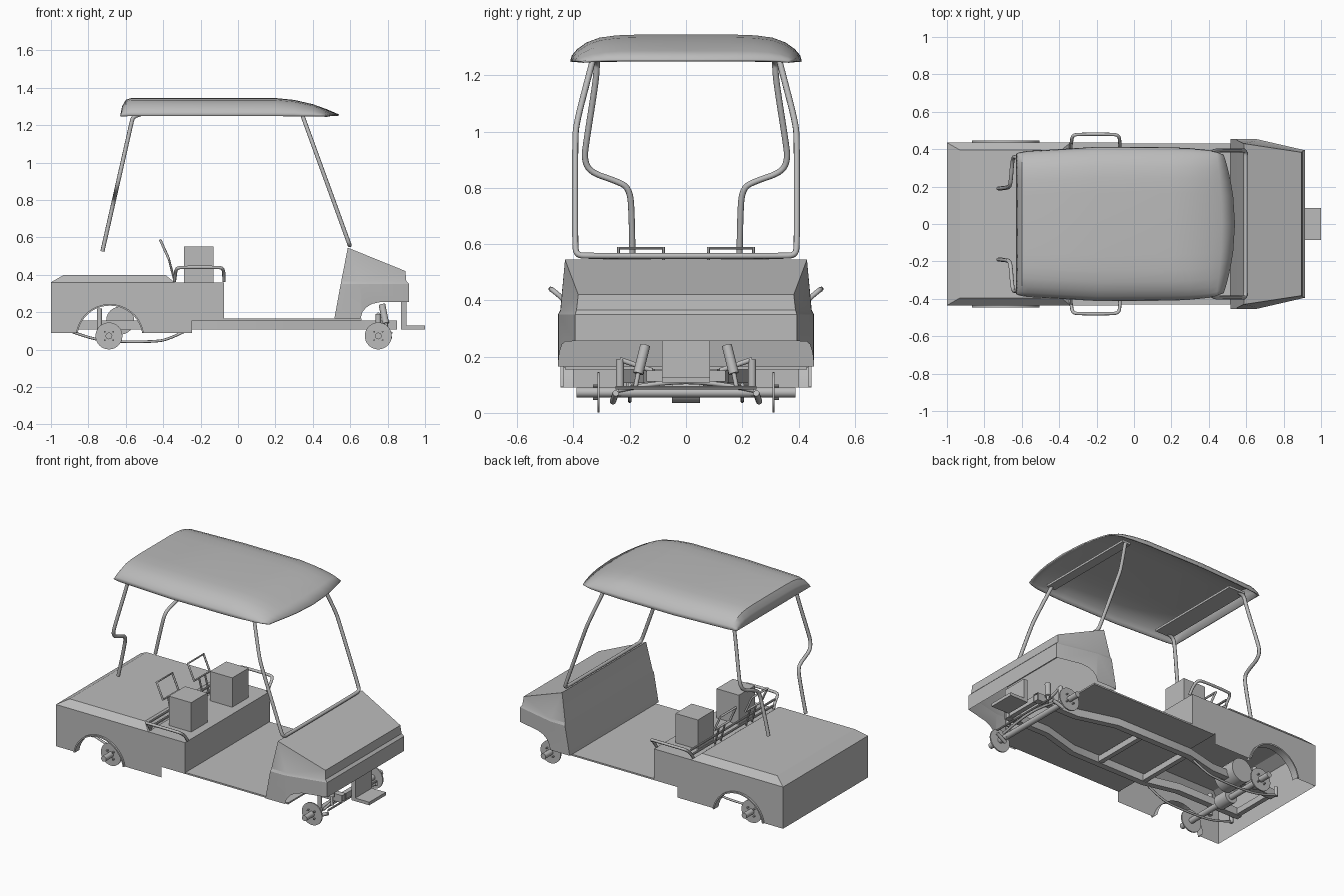
import bpy, bmesh, math
from mathutils import Vector

cube = bpy.data.objects.get("Cube")
if cube:
    bpy.data.objects.remove(cube)

GREY = (0.5, 0.5, 0.5, 1)
mat = bpy.data.materials.new("plain grey")
mat.use_nodes = True
mat.diffuse_color = GREY
mat.node_tree.nodes["Principled BSDF"].inputs["Base Color"].default_value = GREY


def add(name, me, angle=35):
    me.materials.clear()
    me.materials.append(mat)
    for p in me.polygons:
        p.use_smooth = True
    me.set_sharp_from_angle(angle=math.radians(angle))
    ob = bpy.data.objects.new(name, me)
    bpy.context.collection.objects.link(ob)
    return ob


def panels(name, polys, angle=20, merge=True):
    """Mesh from a list of polygons, each a list of points."""
    bm = bmesh.new()
    for poly in polys:
        bm.faces.new([bm.verts.new(p) for p in poly])
    if merge:
        bmesh.ops.remove_doubles(bm, verts=bm.verts, dist=0.0005)
    bmesh.ops.recalc_face_normals(bm, faces=bm.faces)
    me = bpy.data.meshes.new(name)
    bm.to_mesh(me)
    bm.free()
    return add(name, me, angle)


def box(name, lo, hi):
    bm = bmesh.new()
    bmesh.ops.create_cube(bm, size=1)
    for v in bm.verts:
        v.co = [(a + b) / 2 + c * (b - a) for a, b, c in zip(lo, hi, v.co)]
    me = bpy.data.meshes.new(name)
    bm.to_mesh(me)
    bm.free()
    return add(name, me)


def rod(name, a, b, r, sides=16):
    a, b = Vector(a), Vector(b)
    bm = bmesh.new()
    bmesh.ops.create_cone(bm, cap_ends=True, segments=sides, radius1=r, radius2=r,
                          depth=(b - a).length)
    turn = (b - a).to_track_quat('Z', 'Y').to_matrix()
    for v in bm.verts:
        v.co = turn @ v.co + (a + b) / 2
    me = bpy.data.meshes.new(name)
    bm.to_mesh(me)
    bm.free()
    return add(name, me)


def tube(name, pts, r, closed=False, smooth=True):
    cu = bpy.data.curves.new(name, 'CURVE')
    cu.dimensions = '3D'
    cu.bevel_depth, cu.bevel_resolution, cu.use_fill_caps = r, 2, True
    sp = cu.splines.new('NURBS' if smooth else 'POLY')
    sp.points.add(len(pts) - 1)
    for p, q in zip(sp.points, pts):
        p.co = (*q, 1)
    sp.use_cyclic_u = closed
    if smooth:
        sp.order_u, sp.use_endpoint_u, sp.resolution_u = 3, True, 5
    tmp = bpy.data.objects.new(name, cu)
    bpy.context.collection.objects.link(tmp)
    deps = bpy.context.evaluated_depsgraph_get()
    me = bpy.data.meshes.new_from_object(tmp.evaluated_get(deps))
    bpy.data.objects.remove(tmp)
    return add(name, me, 50)


def flip(pts):
    return [(x, -y, z) for x, y, z in pts]


# Rear body: open shell with wheel arches, chamfered deck and seat pan
W, D = 0.435, 0.395
AX, AZ, AR = -0.685, 0.06, 0.175
a0 = math.asin((0.09 - AZ) / AR)
arch = [(AX - AR * math.cos(t), AZ + AR * math.sin(t))
        for t in [a0 + (math.pi - 2 * a0) * i / 20 for i in range(21)]]
outline = [(-1, 0.36), (-1, 0.09)] + arch + [(-0.245, 0.09), (-0.245, 0.16),
                                             (-0.075, 0.16), (-0.075, 0.36), (-0.34, 0.36)]
body = []
for s in (1, -1):
    body.append([(x, s * W, z) for x, z in outline])
    body.append([(-1, s * W, 0.36), (-0.34, s * W, 0.36), (-0.39, s * D, 0.4), (-0.93, s * D, 0.4)])


def cross(x1, y1, z1, x2, y2, z2):
    return [(x1, -y1, z1), (x1, y1, z1), (x2, y2, z2), (x2, -y2, z2)]


body += [cross(-1, W, 0.09, -1, W, 0.36), cross(-1, W, 0.36, -0.93, D, 0.4),
         cross(-0.93, D, 0.4, -0.39, D, 0.4), cross(-0.39, D, 0.4, -0.34, W, 0.36),
         cross(-0.34, W, 0.36, -0.075, W, 0.36), cross(-0.075, W, 0.36, -0.075, W, 0.16)]
panels("rear_body", body)

# Arch lips
for s in (1, -1):
    lip = []
    rings = [[(AX + (x - AX) * k, s * y, AZ + (z - AZ) * k) for x, z in arch]
             for k, y in ((1.05, W), (1.05, 0.447), (1, 0.447), (1, 0.4))]
    for r1, r2 in zip(rings, rings[1:]):
        lip += [[r1[i], r1[i + 1], r2[i + 1], r2[i]] for i in range(len(arch) - 1)]
    panels("rear_arch_lip", lip, 40)

# Front cowl: two-tier shell, open below
def side_y(x, wide):
    return wide if x < 0.65 else wide - (x - 0.65) * 0.06 / 0.26


fold = [(0.655, 0.165), (0.665, 0.2), (0.685, 0.225), (0.715, 0.244), (0.76, 0.254), (0.915, 0.255)]
cowl = []
for s in (1, -1):
    def P(x, z, w=0.455):
        return (x, s * side_y(x, w), z)
    top_r, top_f = (0.587, s * 0.43, 0.545), (0.895, s * 0.383, 0.42)
    cowl += [[P(0.515, 0.165), P(0.655, 0.165), P(0.655, 0.35), P(0.549, 0.35)],
             [P(0.655, 0.35)] + [P(x, z) for x, z in fold] + [P(0.915, 0.35)],
             [P(0.549, 0.35), P(0.655, 0.35), P(0.655, 0.365, 0.447), P(0.552, 0.365, 0.447)],
             [P(0.655, 0.35), P(0.915, 0.35), P(0.9, 0.365, 0.447), P(0.655, 0.365, 0.447)],
             [P(0.552, 0.365, 0.447), P(0.655, 0.365, 0.447), top_r],
             [P(0.655, 0.365, 0.447), P(0.9, 0.365, 0.447), top_f],
             [P(0.655, 0.365, 0.447), top_f, top_r]]
yf, yu = side_y(0.915, 0.455), side_y(0.9, 0.447)
cowl += [cross(0.587, 0.43, 0.545, 0.895, 0.383, 0.42), cross(0.895, 0.383, 0.42, 0.9, yu, 0.365),
         cross(0.9, yu, 0.365, 0.915, yf, 0.35), cross(0.915, yf, 0.35, 0.915, yf, 0.255),
         cross(0.515, 0.455, 0.165, 0.549, 0.455, 0.35), cross(0.549, 0.455, 0.35, 0.552, 0.447, 0.365),
         cross(0.552, 0.447, 0.365, 0.587, 0.43, 0.545)]
panels("front_cowl", cowl)

# Floor, chassis rails and cross members
box("floor", (-0.245, -0.43, 0.155), (0.66, 0.43, 0.165))
for s in (1, -1):
    rail = [(0.85, 0.13), (0.55, 0.13), (0.3, 0.2), (-0.245, 0.2), (-0.45, 0.15), (-0.92, 0.15)]
    quads = []
    for (x1, y1), (x2, y2) in zip(rail, rail[1:]):
        c = [[(x, s * (y + d), z) for d, z in ((-.02, .107), (.02, .107), (.02, .155), (-.02, .155))]
             for x, y in ((x1, y1), (x2, y2))]
        quads += [[c[0][i], c[0][(i + 1) % 4], c[1][(i + 1) % 4], c[1][i]] for i in range(4)]
    panels("chassis_rail", quads)
for x, w in ((0.83, 0.14), (0.1, 0.2), (-0.235, 0.2), (-0.9, 0.15)):
    box("cross_member", (x - 0.015, -w, 0.112), (x + 0.015, w, 0.15))

# Front bumper step
box("bumper_hanger", (0.872, -0.085, 0.11), (0.9, 0.085, 0.255))
box("bumper_step", (0.872, -0.085, 0.108), (1.0, 0.085, 0.128))

# Roof shell: domed grid with a long slope to the front
profile = [(-0.63, 1.25, .375), (-0.62, 1.30, .38), (-0.6, 1.335, .385), (-0.57, 1.345, .39),
           (-0.2, 1.345, .412), (0.2, 1.345, .41), (0.3, 1.335, .405), (0.4, 1.312, .395),
           (0.47, 1.287, .385), (0.54, 1.257, .37)]
section = [(-1, 0), (-.985, .22), (-.94, .45), (-.86, .7), (-.75, .88), (-.6, .97), (-.4, 1)]
section += [(0, 1)] + [(-a, b) for a, b in reversed(section)]
grid = []
for x, z, w in profile:
    bow = 0.06 if x > 0.4 else 0
    grid.append([(x - bow * (x - 0.4) / 0.14 * u * u, w * u, 1.25 + (z - 1.25) * h)
                 for u, h in section])
roof = []
for r1, r2 in zip(grid, grid[1:]):
    roof += [[r1[i], r1[i + 1], r2[i + 1], r2[i]] for i in range(len(section) - 1)]
ob = panels("roof", roof, 30)
shell = ob.modifiers.new("thickness", 'SOLIDIFY')
shell.thickness, shell.offset = 0.008, -1
box("roof_front_bar", (0.31, -0.34, 1.252), (0.37, 0.34, 1.266))
box("roof_rear_bar", (-0.56, -0.33, 1.252), (-0.44, 0.33, 1.266))

# Windscreen hoop
def lean(y, z):
    return (0.6 - (z - 0.55) * 0.364, y, z)


half = [(.33, 1.26), (.34, 1.22), (.39, 1.03), (.394, .97), (.394, .75), (.394, .6),
        (.39, .56), (.34, .558)]
hoop = [lean(y, z) for y, z in half]
tube("windscreen_hoop", hoop + flip(reversed(hoop)), 0.011)

# Rear roof posts
bends = [(.19, .525), (.192, .7), (.2, .8), (.25, .825), (.34, .855), (.362, .9), (.355, .96),
         (.325, 1.15), (.318, 1.21)]
post = [(-0.725 + (z - .525) * .226, y, z) for y, z in bends] + [(-.56, .317, 1.25), (-.52, .315, 1.258)]
for pts in (post, flip(post)):
    tube("rear_roof_post", pts, 0.011)

# Seat boxes, back frames, hand rails
hand = [(-.34, .41, .365), (-.335, .43, .40), (-.33, .475, .437), (-.29, .48, .44), (-.12, .48, .44),
        (-.08, .475, .437), (-.075, .43, .40), (-.075, .41, .365)]
for s in (1, -1):
    box("seat_box", (-.29, s * .21 - .083, .36), (-.13, s * .21 + .083, .55))
    tube("hand_rail", [(x, s * y, z) for x, y, z in hand], 0.009)
    c = s * 0.16
    tube("seat_back_frame", [(-.415, c - .08, .585), (-.415, c + .08, .585), (-.37, c + .08, .485),
                             (-.37, c - .08, .485)], 0.007, closed=True, smooth=False)
    for d in (-.03, .03):
        rod("seat_back_stem", (-.37, c + d, .485), (-.34, c + d, .37), 0.006, 8)
for z in (0.385, 0.42):
    rod("seat_cross_bar", (-.335, -.43, z), (-.335, .43, z), 0.007, 8)

# Wheel discs, hubs and axles
for x in (-0.69, 0.75):
    rod("axle_beam", (x, -.3, .073), (x, .3, .073), 0.018)
    for s in (1, -1):
        rod("wheel_disc", (x, s * .307, .073), (x, s * .315, .073), 0.072, 32)
        rod("wheel_hub", (x, s * .3, .073), (x, s * .39, .073), 0.018)
        for i in range(4):
            t = math.pi * (i / 2 + 0.25)
            dx, dz = 0.032 * math.cos(t), 0.032 * math.sin(t)
            rod("wheel_stud", (x + dx, s * .31, .073 + dz), (x + dx, s * .33, .073 + dz), 0.005, 8)
rod("differential", (-.69, -.05, .08), (-.69, .05, .08), 0.045)
rod("motor", (-.63, .06, .155), (-.63, .22, .155), 0.075, 24)

# Suspension
for s in (1, -1):
    spring = [(-.9, .1), (-.78, .055), (-.65, .042), (-.45, .042), (-.37, .055), (-.28, .1)]
    tube("rear_leaf_spring", [(x, s * .2, z) for x, z in spring], 0.007)
    rod("spring_shackle", (-.9, s * .2, .09), (-.9, s * .2, .15), 0.012)
    rod("rear_damper", (-.74, s * .2, .08), (-.74, s * .2, .22), 0.014)
    rod("front_damper", (.79, s * .17, .14), (.77, s * .145, .24), 0.018)
    rod("damper_rod", (.8, s * .18, .09), (.79, s * .17, .14), 0.008)
    rod("king_pin", (.75, s * .235, .06), (.75, s * .235, .19), 0.014)
    rod("upper_arm", (.75, s * .235, .19), (.75, s * .12, .15), 0.009)
    rod("steering_arm", (.75, s * .26, .04), (.82, s * .25, .07), 0.011)
tube("front_leaf_spring", [(.78, -.24, .08), (.78, -.1, .11), (.78, .1, .11), (.78, .24, .08)], 0.008)
rod("tie_rod", (.82, -.25, .09), (.82, .25, .09), 0.006, 8)
